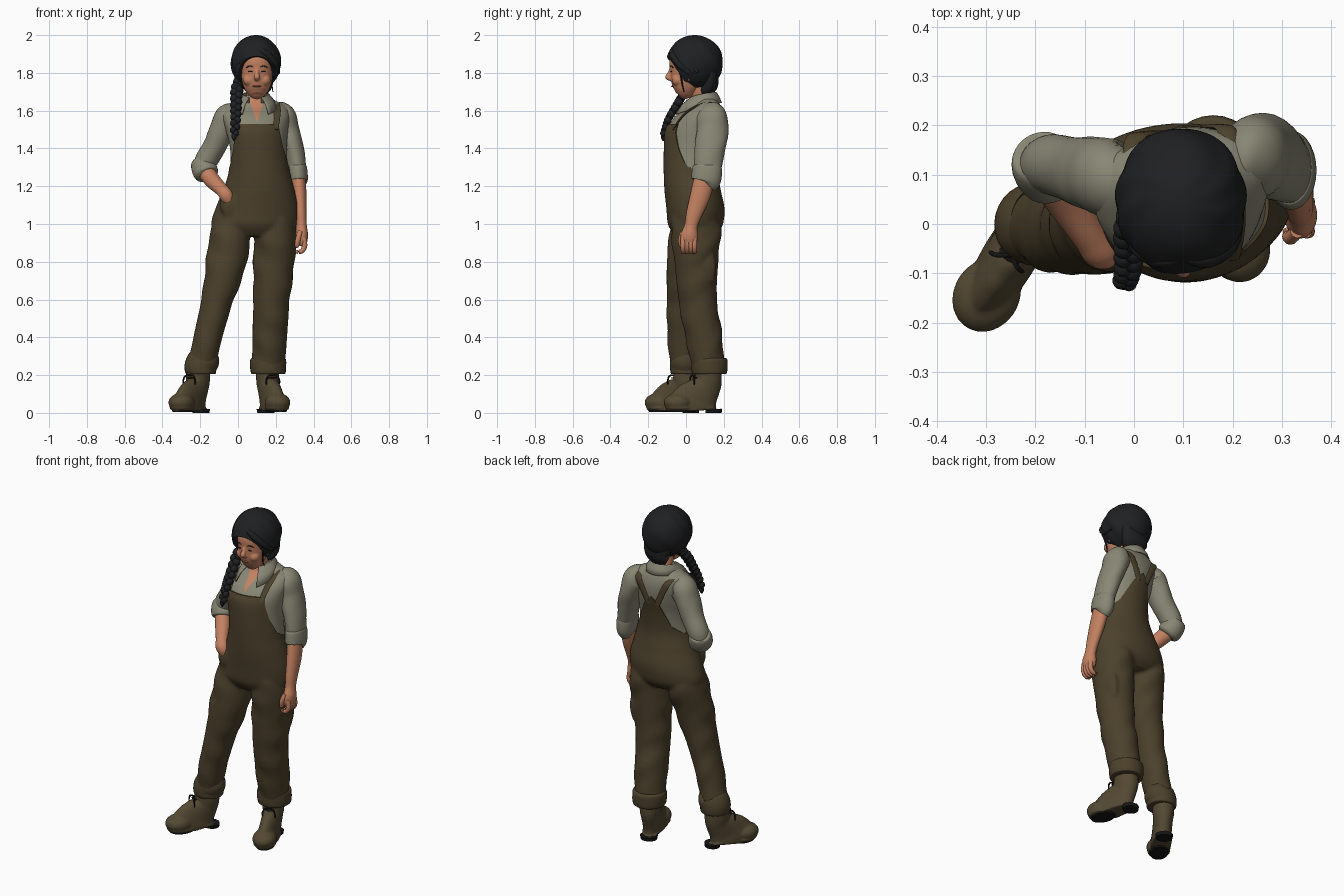
import bpy, bmesh, math
from mathutils import Vector, Matrix
from math import sin, cos, pi, asin, radians


def mat(name, r, g, b):
    m = bpy.data.materials.new(name)
    m.diffuse_color = (r, g, b, 1)
    return m


OLIVE = mat("olive canvas", .072, .052, .025)
SHIRT = mat("sage cotton", .25, .24, .175)
SKIN = mat("skin", .55, .22, .12)
HAIR = mat("black hair", .014, .0145, .016)
BOOT = mat("brown leather", .088, .066, .033)
SOLE = mat("black rubber", .008, .008, .008)
LIPS = mat("lips", .42, .14, .09)


def finish(name, bm, m):
    bmesh.ops.recalc_face_normals(bm, faces=bm.faces)
    me = bpy.data.meshes.new(name)
    bm.to_mesh(me)
    bm.free()
    me.materials.append(m)
    o = bpy.data.objects.new(name, me)
    bpy.context.collection.objects.link(o)
    select([o])
    bpy.ops.object.shade_smooth_by_angle(angle=radians(50))
    return o


def select(objs):
    bpy.ops.object.select_all(action='DESELECT')
    for o in objs:
        o.select_set(True)
    bpy.context.view_layer.objects.active = objs[0]


def fuse(name, objs, voxel, smooth):
    """Melt overlapping parts into one smooth surface."""
    select(objs)
    bpy.ops.object.join()
    o = bpy.context.object
    o.name = name
    r = o.modifiers.new("melt", 'REMESH')
    r.mode, r.voxel_size, r.use_smooth_shade = 'VOXEL', voxel, True
    s = o.modifiers.new("soften", 'SMOOTH')
    s.factor, s.iterations = .5, smooth
    for k in ("melt", "soften"):
        bpy.ops.object.modifier_apply(modifier=k)
    return o


def grid(name, rows, m, closed=True, caps=True):
    bm = bmesh.new()
    vs = [[bm.verts.new(p) for p in r] for r in rows]
    n = len(rows[0])
    for a, b in zip(vs, vs[1:]):
        for j in range(n if closed else n - 1):
            k = (j + 1) % n
            bm.faces.new((a[j], a[k], b[k], b[j]))
    if closed and caps:
        bm.faces.new(vs[0])
        bm.faces.new(vs[-1])
    return finish(name, bm, m)


def cr(pts, i, t):
    """Smooth curve through the points, segment i, parameter t."""
    q = [pts[min(max(k, 0), len(pts) - 1)] for k in (i - 1, i, i + 1, i + 2)]
    return [.5 * (2 * b + (c - a) * t + (2 * a - 5 * b + 4 * c - d) * t * t + (3 * b - a - 3 * c + d) * t ** 3)
            for a, b, c, d in zip(*q)]


def tube(name, pts, m, fold=0, n=28, steps=6):
    """Tube through (x, y, z, half width, half depth) points, with optional cloth folds."""
    pts = [p if len(p) == 5 else (*p, p[3]) for p in pts]
    c = [cr(pts, i, s / steps) for i in range(len(pts) - 1) for s in range(steps)] + [list(pts[-1])]
    rows = []
    for i, p in enumerate(c):
        t = (Vector(c[min(i + 1, len(c) - 1)][:3]) - Vector(c[max(i - 1, 0)][:3])).normalized()
        side = (Vector((1, 0, 0)) - t * t.x).normalized()
        nor = t.cross(side)
        row = []
        for j in range(n):
            a = 2 * pi * j / n
            f = 1 + fold * sin(p[2] * 36 + 2.5 * sin(a + 1)) * (.5 + .5 * sin(2 * a + p[2] * 11))
            row.append(Vector(p[:3]) + side * p[3] * f * cos(a) + nor * p[4] * f * sin(a))
        rows.append(row)
    return grid(name, rows, m)


def ball(name, loc, rad, m, wave=0, seg=32):
    bm = bmesh.new()
    bmesh.ops.create_uvsphere(bm, u_segments=seg, v_segments=seg // 2, radius=1)
    for v in bm.verts:
        a = math.atan2(v.co.y, v.co.x)
        v.co *= 1 + wave * sin(7 * a + 6 * v.co.z + 2 * sin(2 * a)) * (1 - v.co.z ** 2)
        v.co = Vector(loc) + Vector([v.co[k] * rad[k] for k in range(3)])
    return finish(name, bm, m)


# Body rings: centre x, centre y, z, half width, half depth
BODY = [(.09, .045, .93, .16, .09), (.088, .05, .965, .2, .122), (.087, .05, 1.0, .222, .14),
        (.1, .05, 1.08, .213, .147), (.11, .035, 1.18, .182, .142), (.113, .025, 1.28, .155, .136),
        (.108, .031, 1.4, .15, .141), (.1, .045, 1.5, .165, .147), (.095, .07, 1.57, .178, .125),
        (.092, .097, 1.62, .168, .088), (.09, .1, 1.65, .115, .07), (.09, .095, 1.68, .062, .06)]


def ring(z):
    i = max(k for k in range(len(BODY) - 1) if BODY[k][2] <= z or k == 0)
    return cr(BODY, i, (z - BODY[i][2]) / (BODY[i + 1][2] - BODY[i][2]))


def body(a, z, off=0):
    x, y, _, w, d = ring(z)
    turn = .1 * max(0, min(1, (z - 1.2) / .3))  # the chest is turned slightly
    return Vector((x + (w + off) * cos(a), y + (d + off) * sin(a) + turn * w * cos(a), z))


def on_body(x, z, off, back=False):
    r = ring(z)
    a = asin(max(-1, min(1, (x - r[0]) / r[3])))
    p = body(pi / 2 - a if back else a - pi / 2, z, off)
    return Vector((x, p.y, z))


def rings(z0, z1, n, off):
    return [[body(2 * pi * j / 64, z0 + (z1 - z0) * i / n, off) for j in range(64)] for i in range(n + 1)]


# Shirt body
grid("shirt_body", rings(1.2, 1.68, 30, 0), SHIRT)

# Upper overalls with a shaped top edge: square bib in front, point at the back
TOP = [(0, 1.53), (.72, 1.53), (.8, 1.48), (1.0, 1.4), (1.35, 1.31), (1.9, 1.27), (2.4, 1.32), (2.85, 1.46), (3.2, 1.52)]


def top(a):
    d = abs((a + pi / 2 + pi) % (2 * pi) - pi)
    for (x0, z0), (x1, z1) in zip(TOP, TOP[1:]):
        if d <= x1:
            return z0 + (z1 - z0) * (d - x0) / (x1 - x0)


angles = [2 * pi * j / 96 for j in range(96)]
rows = [[body(a, 1.16 + (top(a) - 1.16) * i / 30, .007) for a in angles] for i in range(31)]
grid("bib", rows + [[body(a, top(a), -.004) for a in angles]], OLIVE, caps=False)

# Straps over the shoulders
for s in (-1, 1):
    c = .095
    path = [on_body(c + s * .1, 1.5, .004), on_body(c + s * .11, 1.57, .003), on_body(c + s * .112, 1.612, .002),
            Vector((c + s * .103, .1 + s * .01, 1.642)), on_body(c + s * .095, 1.61, .005, True),
            on_body(c + s * .07, 1.56, .005, True), on_body(c + s * .025, 1.46, .004, True)]
    tube("strap", [(*p, .019, .006) for p in path], OLIVE, n=16)

# Trousers: hips, legs and pocket bulges melted together
fuse("trousers", [
    grid("hips", rings(.935, 1.21, 20, .007), OLIVE),
    tube("right_leg", [(-.02, .045, 1.1, .08, .1), (-.038, .04, .97, .104, .125), (-.062, .008, .8, .108, .11),
                       (-.11, -.008, .6, .084, .094), (-.16, -.013, .4, .075, .086), (-.195, -.003, .24, .074, .077)],
         OLIVE, .045),
    tube("left_leg", [(.2, .05, 1.1, .08, .11), (.2, .052, .97, .109, .133), (.19, .055, .8, .11, .116),
                      (.177, .062, .6, .097, .102), (.168, .095, .4, .092, .097), (.16, .12, .24, .086, .086)],
         OLIVE, .045),
    tube("hand_pocket", [(-.045, -.045, 1.15, .05, .035), (-.03, -.045, 1.09, .065, .04),
                         (-.015, -.04, 1.02, .05, .03)], OLIVE),
    tube("thigh_pocket", [(.262, .085, .84, .02, .06), (.26, .09, .78, .03, .07), (.25, .085, .7, .025, .065)], OLIVE),
], .009, 6)

# Rolled trouser cuffs
for name, x, y, dx, w in (("right_cuff", -.197, 0, .02, .082), ("left_cuff", .16, .124, 0, .093)):
    tube(name, [(x + dx, y, .292, w - .02), (x + dx, y, .285, w), (x, y, .25, w + .003), (x, y, .215, w),
                (x, y, .205, w - .008), (x, y, .215, w - .025)], OLIVE, .012)

# Boots, built facing forward then turned
for side, x, y, ang in (("right", -.212, 0, -31), ("left", .157, .118, 18)):
    upper = fuse(side + "_boot", [
        tube("foot", [(0, -.075, .012, .055, .15), (0, -.075, .04, .056, .148), (0, -.062, .07, .053, .127),
                      (0, -.04, .1, .053, .104), (0, -.012, .135, .054, .08), (0, 0, .17, .059, .073),
                      (0, 0, .24, .061, .07)], BOOT),
        ball("toe_cap", (0, -.168, .055), (.067, .078, .05), BOOT),
        ball("toe_base", (0, -.16, .026), (.064, .078, .02), BOOT)], .006, 5)
    parts = [upper,
             tube(side + "_heel", [(0, .03, 0, .046, .042), (0, .03, .02, .05, .044)], SOLE),
             tube(side + "_tread", [(0, -.15, .004, .05, .07), (0, -.15, .016, .055, .078)], SOLE)]
    for k in range(3):
        parts.append(ball(side + "_lace", (0, -.088 + .007 * k, .135 + .025 * k), (.026, .013, .004), SOLE, seg=12))
    for s in (-1, 1):
        parts.append(tube(side + "_bow", [(0, -.074, .2, .004), (s * .025, -.088, .195, .005), (s * .038, -.09, .165, .004),
                                          (s * .03, -.09, .14, .003)], SOLE, n=8))
    for p in parts:
        p.matrix_world = Matrix.Translation((x, y, 0)) @ Matrix.Rotation(radians(ang), 4, 'Z')

# Sleeves and rolled sleeve cuffs
tube("right_sleeve", [(0, .1, 1.575, .05, .055), (-.045, .095, 1.565, .075, .08), (-.082, .1, 1.5, .068, .076),
                      (-.12, .11, 1.42, .062, .066), (-.165, .12, 1.34, .06, .062), (-.18, .115, 1.29, .055, .055)], SHIRT, .03)
tube("right_sleeve_cuff", [(-.19, .14, 1.345, .035), (-.186, .133, 1.335, .058), (-.18, .118, 1.3, .067),
                           (-.167, .098, 1.265, .065), (-.162, .09, 1.253, .048)], SHIRT, .015)
tube("left_sleeve", [(.2, .125, 1.58, .05, .055), (.235, .135, 1.57, .07, .082), (.262, .14, 1.5, .062, .084),
                     (.288, .13, 1.42, .056, .082), (.31, .117, 1.32, .05, .075), (.317, .11, 1.26, .045, .068)], SHIRT, .03)
tube("left_sleeve_cuff", [(.315, .112, 1.315, .03, .05), (.315, .112, 1.308, .048, .074), (.317, .11, 1.265, .052, .08),
                          (.319, .105, 1.225, .049, .076), (.32, .1, 1.215, .034, .055)], SHIRT, .015)

# Forearms and hands
tube("right_forearm", [(-.18, .11, 1.29, .045), (-.135, .045, 1.23, .042), (-.09, -.025, 1.185, .035),
                       (-.065, -.06, 1.155, .036, .032), (-.045, -.05, 1.11, .03, .025)], SKIN)
tube("left_forearm", [(.318, .1, 1.25, .038, .055), (.327, .075, 1.15, .036, .053), (.333, .042, 1.05, .03, .042),
                      (.336, .027, .99, .028, .035), (.338, .018, .94, .033, .046), (.336, .015, .9, .027, .042),
                      (.33, .015, .885, .012, .03)], SKIN)
for k in range(4):
    y = -.015 + .02 * k
    tube("finger", [(.347, y, .93, .014), (.353, y, .885, .014), (.339, y, .857, .0125), (.317, y, .852, .011),
                    (.305, y, .858, .006)], SKIN, n=12, steps=3)
tube("thumb", [(.33, -.015, .96, .014), (.318, -.028, .92, .014), (.312, -.025, .885, .012), (.31, -.022, .875, .004)],
     SKIN, n=12, steps=3)

# Neck, open neckline and collar
tube("neck", [(.09, .095, 1.6, .058), (.093, .08, 1.67, .05), (.1, .05, 1.76, .052)], SKIN)
rows = []
for i in range(15):
    z = 1.545 + .125 * i / 14
    w = .003 + .04 * i / 14
    rows.append([on_body(.1 + w * (j / 6 - 1), z, .005) for j in range(13)])
grid("neckline", rows, SKIN, closed=False)
rows = []
for k in range(41):
    s = k / 20 - 1
    a = pi / 2 + s * radians(152)
    w = max(0, abs(s) - .5) / .5
    rows.append([Vector((.092 + r * cos(a), .09 + r * sin(a) * (1 + .1 * w), z)) for r, z in
                 ((.066, 1.64), (.064, 1.695 - .03 * s * s), (.071, 1.7 - .03 * s * s),
                  (.088 + .03 * w, 1.672 - .04 * w), (.1 + .05 * w, 1.642 - .06 * w))])
collar = grid("collar", rows, SHIRT, closed=False)
collar.modifiers.new("thickness", 'SOLIDIFY').thickness = .006

# Head with nose, cheeks and ears melted in
face = [tube("skull", [(.1, -.03, 1.672, .014), (.1, -.024, 1.68, .036, .034), (.1, -.013, 1.705, .06, .06),
                       (.1, .0, 1.75, .078, .084), (.1, .012, 1.8, .087, .098), (.1, .02, 1.86, .091, .107),
                       (.1, .03, 1.93, .078, .085)], SKIN),
        tube("nose", [(.1, -.074, 1.83, .01), (.1, -.087, 1.797, .012), (.1, -.096, 1.777, .016, .014),
                      (.1, -.08, 1.764, .013, .008)], SKIN, n=14)]
for s in (-1, 1):
    face.append(ball("cheek", (.1 + s * .04, -.044, 1.762), (.034, .032, .032), SKIN, seg=16))
    face.append(ball("ear", (.1 + s * .087, .02, 1.785), (.012, .02, .03), SKIN, seg=16))
    ball("eye", (.1 + s * .034, -.078, 1.807), (.013, .005, .003), HAIR, seg=12)
    tube("eyebrow", [(.1 + s * .018, -.082, 1.83, .002), (.1 + s * .036, -.08, 1.837, .003),
                     (.1 + s * .056, -.068, 1.828, .002)], HAIR, n=8)
fuse("head", face, .0045, 6)
ball("mouth", (.1, -.067, 1.73), (.024, .012, .005), LIPS, seg=16)

# Hair cap with the face opening cut out
hair = ball("hair", (.095, .046, 1.855), (.132, .15, .145), HAIR, wave=.02, seg=80)
cutter = ball("face_cutter", (.1, -.125, 1.75), (.125, .15, .14), HAIR, seg=48)
cutter.hide_render = True
b = hair.modifiers.new("opening", 'BOOLEAN')
b.operation, b.object = 'DIFFERENCE', cutter
bpy.context.view_layer.objects.active = hair
bpy.ops.object.modifier_apply(modifier="opening")
bpy.data.objects.remove(cutter)

# Swept locks framing the face and loose strands
for s in (-1, 1):
    for k in range(3):
        tube("fringe_lock", [(.1 + s * .005, -.068 + .03 * k, 1.928 + .02 * k, .012),
                             (.1 + s * .05, -.07 + .03 * k, 1.9 + .02 * k, .019),
                             (.1 + s * .095, -.04 + .03 * k, 1.85 + .02 * k, .018),
                             (.1 + s * .11, .02 + .02 * k, 1.8, .013)], HAIR, n=12)
    tube("loose_strand", [(.1 + s * .08, -.045, 1.87, .006), (.1 + s * .09, -.03, 1.8, .005),
                          (.1 + s * .08, -.02, 1.74, .004), (.1 + s * .085, -.01, 1.7, .002)], HAIR, n=8)
tube("nape_lock", [(.1, .13, 1.8, .09, .04), (.1, .125, 1.74, .08, .045), (.06, .1, 1.71, .06, .04)], HAIR)

# Braid over the front of the shoulder
BRAID = [(.02, .05, 1.77), (-.005, .005, 1.71), (-.01, -.045, 1.63), (-.013, -.092, 1.55), (-.02, -.118, 1.47)]
tube("braid_core", [(*p, .024 - .003 * i) for i, p in enumerate(BRAID)], HAIR, n=14)
for k in range(20):
    t = k / 20 * 4
    p = cr(BRAID, int(t), t - int(t))
    s = 1 if k % 2 else -1
    r = 1.08 - .4 * k / 20
    ball("braid_knot", (p[0] + s * .013 * r, p[1] - .004, p[2]), (.024 * r, .026 * r, .026 * r), HAIR, seg=14)
tube("braid_tip", [(-.02, -.116, 1.48, .012), (-.021, -.12, 1.46, .014), (-.022, -.12, 1.44, .004)], HAIR, n=10)
